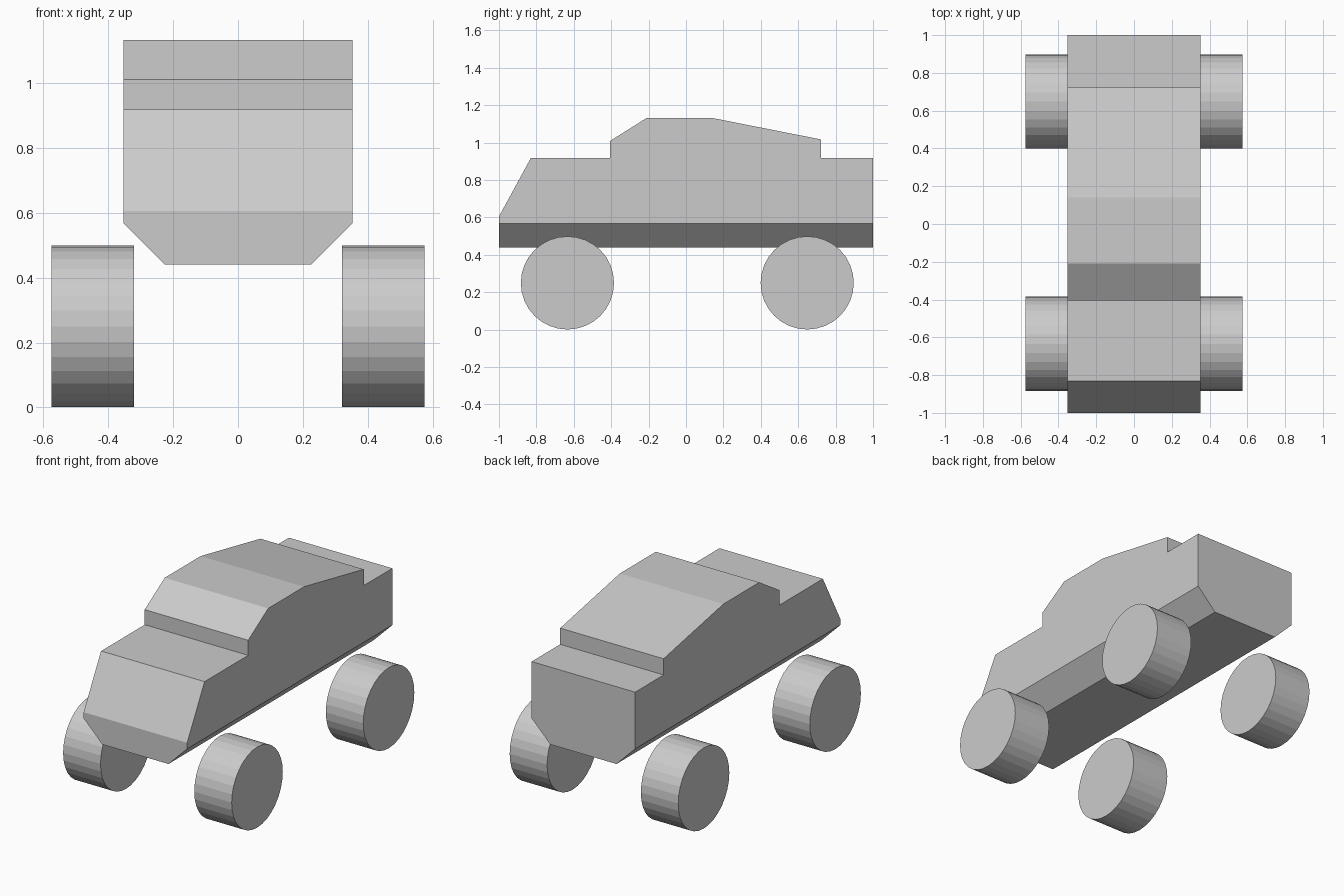
import bpy
import bmesh
from math import pi
from mathutils import Matrix

if "Cube" in bpy.data.objects:
    bpy.data.objects.remove(bpy.data.objects["Cube"])

HALF_WIDTH = 0.353
BOTTOM = 0.44

# Side outline of the body as (y, z), front at -y
PROFILE = [(-1, BOTTOM), (-1, 0.605), (-0.83, 0.917), (-0.405, 0.917),
           (-0.405, 1.01), (-0.21, 1.132), (0.14, 1.132), (0.722, 1.017),
           (0.722, 0.917), (1, 0.917), (1, BOTTOM)]


def add_object(name, bm):
    bmesh.ops.recalc_face_normals(bm, faces=bm.faces)
    mesh = bpy.data.meshes.new(name)
    bm.to_mesh(mesh)
    bm.free()
    obj = bpy.data.objects.new(name, mesh)
    bpy.context.collection.objects.link(obj)
    return obj


# Body: extruded outline with chamfered lower side edges
bm = bmesh.new()
side = bm.faces.new([bm.verts.new((-HALF_WIDTH, y, z)) for y, z in PROFILE])
extruded = bmesh.ops.extrude_face_region(bm, geom=[side], use_keep_orig=True)
moved = [v for v in extruded["geom"] if isinstance(v, bmesh.types.BMVert)]
bmesh.ops.translate(bm, verts=moved, vec=(2 * HALF_WIDTH, 0, 0))
sills = [e for e in bm.edges
         if all(abs(v.co.z - BOTTOM) < 1e-4 for v in e.verts)
         and abs(e.verts[0].co.y - e.verts[1].co.y) > 1]
bmesh.ops.bevel(bm, geom=sills, offset=0.127, offset_type='OFFSET',
                segments=1, profile=0.5, affect='EDGES')
add_object("car_body", bm)

# Wheels: flat-sided cylinders just outside the body
for end, y in (("front", -0.634), ("rear", 0.648)):
    for hand, sign in (("left", -1), ("right", 1)):
        bm = bmesh.new()
        bmesh.ops.create_cone(
            bm, cap_ends=True, segments=32, radius1=0.249, radius2=0.249,
            depth=0.255,
            matrix=Matrix.Translation((sign * 0.4475, y, 0.25))
            @ Matrix.Rotation(pi / 2, 4, 'Y'))
        add_object(f"{end}_{hand}_wheel", bm)
